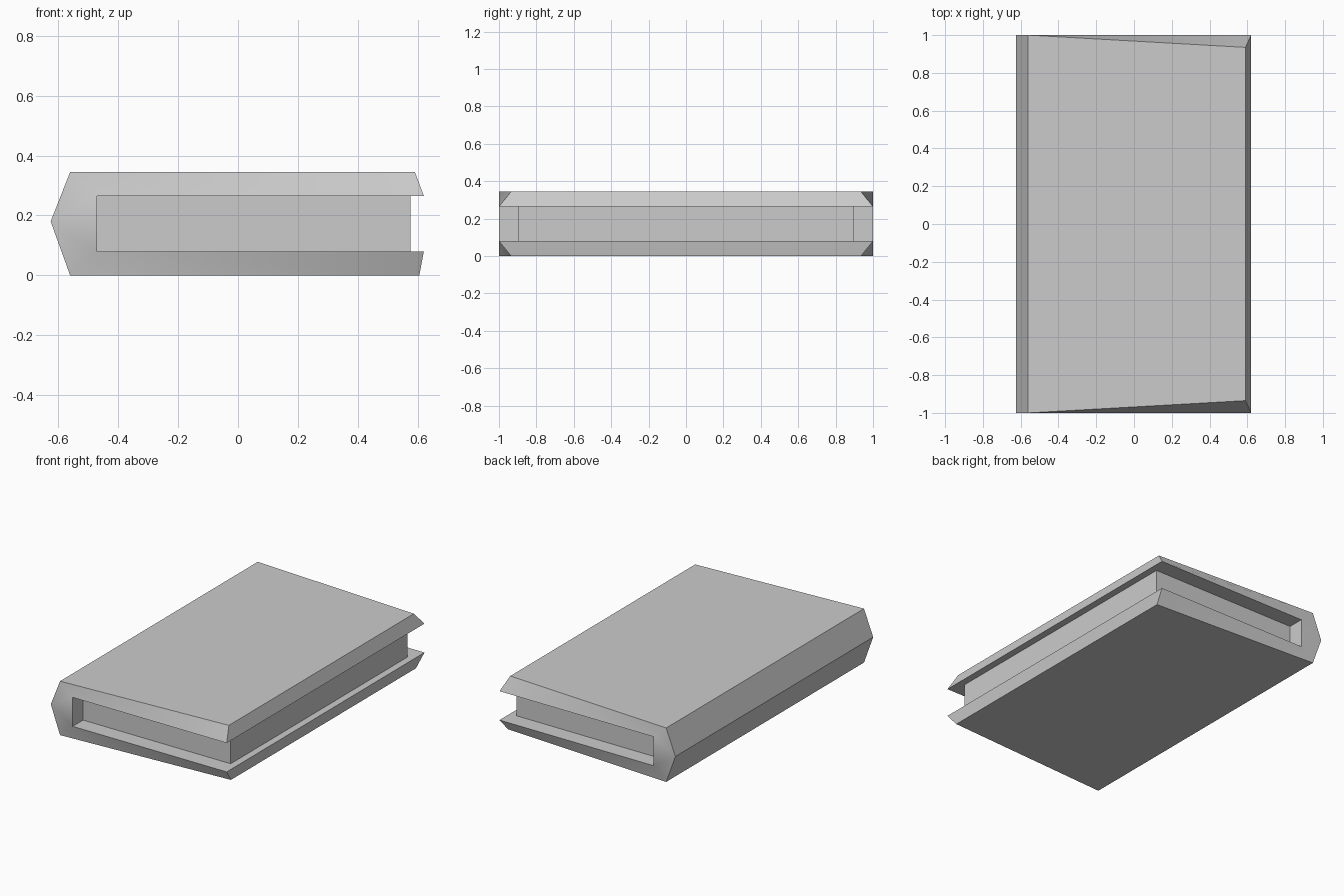
import bpy
import bmesh

if "Cube" in bpy.data.objects:
    bpy.data.objects.remove(bpy.data.objects["Cube"], do_unlink=True)

grey = bpy.data.materials.new("plain grey")
grey.use_nodes = True
grey.diffuse_color = (0.6, 0.6, 0.6, 1)
grey.node_tree.nodes["Principled BSDF"].inputs["Base Color"].default_value = (0.6, 0.6, 0.6, 1)


def add_object(name, bm):
    bmesh.ops.recalc_face_normals(bm, faces=bm.faces)
    mesh = bpy.data.meshes.new(name)
    bm.to_mesh(mesh)
    bm.free()
    mesh.materials.append(grey)
    obj = bpy.data.objects.new(name, mesh)
    bpy.context.collection.objects.link(obj)
    return obj


# Cover: C-shaped section (x, z, half length), pulled in at the outer fore corners
SECTION = [
    (-0.625, 0.18, 1), (-0.56, 0.345, 1), (0.59, 0.345, 0.935), (0.62, 0.265, 1),
    (-0.47, 0.265, 1), (-0.47, 0.08, 1), (0.62, 0.08, 1), (0.605, 0, 0.935), (-0.56, 0, 1),
]
# End faces: upper board, spine, lower board, lower spine corner
CAPS = [(1, 2, 3, 4), (0, 1, 4, 5), (5, 6, 7, 8), (0, 5, 8)]

bm = bmesh.new()
ends = [[bm.verts.new((x, side * y, z)) for x, z, y in SECTION] for side in (-1, 1)]
for i in range(len(SECTION)):
    j = (i + 1) % len(SECTION)
    bm.faces.new((ends[0][i], ends[0][j], ends[1][j], ends[1][i]))
for end in ends:
    for cap in CAPS:
        bm.faces.new([end[i] for i in cap])
cover = add_object("book_cover", bm)

# Softly shaded spine ends, crisp everywhere else
bpy.ops.object.select_all(action='DESELECT')
cover.select_set(True)
bpy.context.view_layer.objects.active = cover
bpy.ops.object.shade_smooth_by_angle(angle=0.52)

# Page block, recessed between the boards
bm = bmesh.new()
bmesh.ops.create_cube(bm, size=1)
bmesh.ops.scale(bm, vec=(1.045, 1.79, 0.185), verts=bm.verts)
bmesh.ops.translate(bm, vec=(0.0525, 0, 0.1725), verts=bm.verts)
add_object("page_block", bm)
